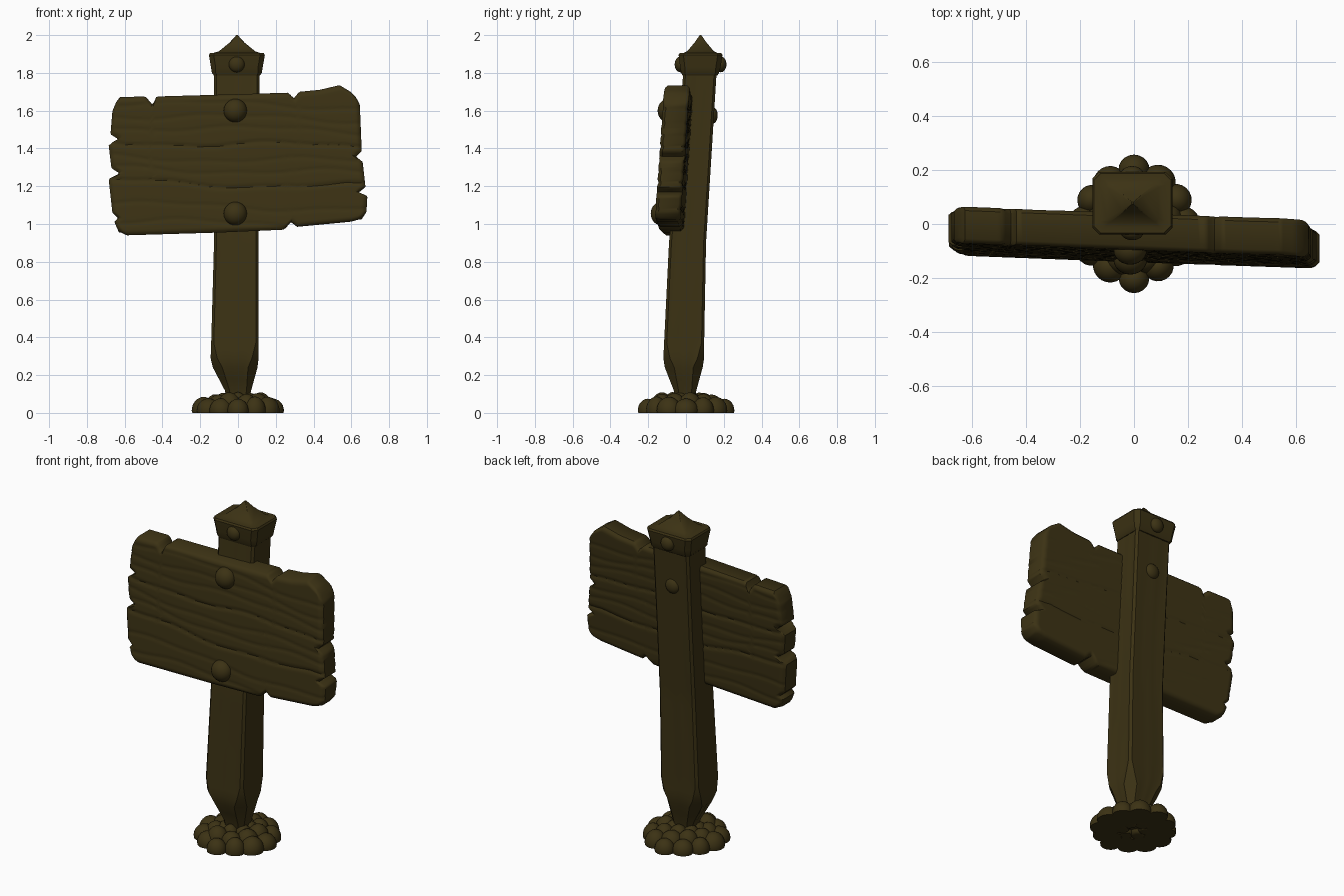
import bpy, bmesh, math, random
from mathutils import Vector, Matrix

if "Cube" in bpy.data.objects:
    bpy.data.objects.remove(bpy.data.objects["Cube"])

random.seed(4)
wood = bpy.data.materials.new("dark olive brown")
wood.diffuse_color = (0.045, 0.032, 0.007, 1)
wood.use_nodes = True
wood.node_tree.nodes["Principled BSDF"].inputs["Base Color"].default_value = wood.diffuse_color


def finish(bm, name, angle=35):
    bmesh.ops.recalc_face_normals(bm, faces=bm.faces)
    me = bpy.data.meshes.new(name)
    bm.to_mesh(me)
    bm.free()
    ob = bpy.data.objects.new(name, me)
    bpy.context.collection.objects.link(ob)
    me.materials.append(wood)
    bpy.ops.object.select_all(action='DESELECT')
    ob.select_set(True)
    bpy.context.view_layer.objects.active = ob
    bpy.ops.object.shade_smooth_by_angle(angle=math.radians(angle))
    return ob


def interp(pts, t):
    """Piecewise linear lookup; each point is (key, value, ...)."""
    if t <= pts[0][0]:
        return pts[0][1:]
    for a, b in zip(pts, pts[1:]):
        if t <= b[0]:
            f = (t - a[0]) / (b[0] - a[0])
            return tuple(p + (q - p) * f for p, q in zip(a[1:], b[1:]))
    return pts[-1][1:]


def loft(bm, zs, keys, grain=0.0, cuts=6):
    """Stack chamfered rectangles; keys are (z, half x, half y, cx, cy, chamfer)."""
    rings = []
    for z in zs:
        hx, hy, cx, cy, c = interp(keys, z)
        quarter = [(hx, -hy + c), (hx, hy - c), (hx - c, hy), (-hx + c, hy),
                   (-hx, hy - c), (-hx, -hy + c), (-hx + c, -hy), (hx - c, -hy)]
        ring = []
        for i in range(8):
            a, b = quarter[i], quarter[(i + 1) % 8]
            n = cuts if i % 2 == 0 else 1
            for k in range(n):
                f = k / n
                s = 1 - grain * (1 + math.sin(k * 2.6 + i + 1.2 * math.sin(z * 5 + i))) * (0 < k)
                ring.append(bm.verts.new((cx + s * (a[0] + (b[0] - a[0]) * f),
                                          cy + s * (a[1] + (b[1] - a[1]) * f), z)))
        rings.append(ring)
    for r, q in zip(rings, rings[1:]):
        for i in range(len(r)):
            j = (i + 1) % len(r)
            bm.faces.new((r[i], r[j], q[j], q[i]))
    bm.faces.new(rings[0][::-1])
    bm.faces.new(rings[-1])


# leaning post with a whittled foot
post = [(0.02, .05, .045, 0, -.005, .02), (.12, .07, .06, 0, -.005, .025),
        (.24, .118, .10, -.015, -.012, .05), (.29, .127, .108, -.018, -.012, .035),
        (.37, .125, .106, -.017, -.01, .014), (.9, .118, .098, -.009, .008, .013),
        (1.3, .118, .093, -.007, .038, .013), (1.82, .12, .088, -.006, .075, .013)]
bm = bmesh.new()
loft(bm, [.02, .07, .12, .18, .24, .29, .33, .37] + [.37 + 1.45 * i / 30 for i in range(1, 31)],
     post, grain=0.02)
finish(bm, "post", 30)

# flared cap collar and pyramid tip
cap = [(1.785, .121, .092, -.006, .074, .015), (1.80, .132, .10, -.006, .075, .02),
       (1.83, .137, .107, -.006, .076, .025), (1.895, .148, .116, -.006, .077, .025),
       (1.905, .142, .11, -.006, .077, .025), (1.906, .122, .088, -.006, .077, .02),
       (1.915, .095, .07, -.005, .077, .012), (1.96, .04, .032, -.005, .077, .006),
       (2.0, .004, .004, -.005, .077, .001)]
bm = bmesh.new()
loft(bm, [k[0] for k in cap], cap, cuts=1)
finish(bm, "post_cap", 30)

# board: grid between four ragged edges, rounded at the rim, with wood grain
TOP = [(-.66, 1.645), (-.64, 1.672), (-.5, 1.675), (-.46, 1.63), (-.44, 1.675), (.28, 1.695),
       (.31, 1.665), (.34, 1.70), (.45, 1.71), (.56, 1.735), (.62, 1.70), (.65, 1.67)]
BOTTOM = [(-.64, .955), (-.61, .94), (-.1, .955), (.24, .97), (.28, 1.01), (.31, .985),
          (.6, 1.012), (.65, 1.025)]
LEFT = [(.94, -.63), (1.0, -.655), (1.02, -.635), (1.05, -.665), (1.24, -.685), (1.27, -.625),
        (1.3, -.67), (1.43, -.685), (1.46, -.63), (1.49, -.675), (1.62, -.665), (1.67, -.645)]
RIGHT = [(1.02, .655), (1.06, .68), (1.15, .685), (1.17, .64), (1.2, .675), (1.34, .66),
         (1.37, .625), (1.4, .655), (1.66, .645), (1.70, .625)]
GRAIN = [(1.0, .004), (1.09, .004), (1.21, .007), (1.28, .004), (1.34, .004), (1.42, .007),
         (1.5, .004), (1.56, .004), (1.63, .004)]
NX, NZ, HALF = 120, 72, .068


def board_mid(x, z):
    return -.05 - .04 * x + .067 * (z - 1.335)


def board_point(i, j, side):
    u, v = i / NX, j / NZ
    x0, x1 = interp(LEFT, .94 + .73 * v)[0], interp(RIGHT, 1.02 + .68 * v)[0]
    x = x0 + (x1 - x0) * u
    z0, z1 = interp(BOTTOM, -.65 + 1.31 * u)[0], interp(TOP, -.66 + 1.31 * u)[0]
    z = z0 + (z1 - z0) * v
    rim = min(u, 1 - u) * 1.31, min(v, 1 - v) * .73
    h = HALF - sum(.016 * max(0, 1 - d / .025) ** 2 for d in rim)
    for c, depth in GRAIN:
        line = c + .016 * math.sin(x * 5 + c * 9) + .006 * math.sin(x * 13 + c * 31) - .02 * x
        h -= depth * math.exp(-((z - line) / .009) ** 2)
    return x, board_mid(x, z) + side * h, z


bm = bmesh.new()
front, back = [[[bm.verts.new(board_point(i, j, s)) for j in range(NZ + 1)]
                for i in range(NX + 1)] for s in (-1, 1)]
for g in (front, back):
    for i in range(NX):
        for j in range(NZ):
            bm.faces.new((g[i][j], g[i + 1][j], g[i + 1][j + 1], g[i][j + 1]))
rim = ([(i, 0) for i in range(NX)] + [(NX, j) for j in range(NZ)]
       + [(i, NZ) for i in range(NX, 0, -1)] + [(0, j) for j in range(NZ, 0, -1)])
for (a, b), (c, d) in zip(rim, rim[1:] + rim[:1]):
    bm.faces.new((front[a][b], front[c][d], back[c][d], back[a][b]))
finish(bm, "sign_board", 45)


# domed nail heads
def nail(name, x, y, z, r, depth):
    bm = bmesh.new()
    bmesh.ops.create_uvsphere(bm, u_segments=24, v_segments=14, radius=1)
    bmesh.ops.transform(bm, matrix=Matrix.Translation((x, y, z)) @ Matrix.Diagonal((r, depth, r, 1)),
                        verts=bm.verts)
    finish(bm, name)


for name, z in (("upper_nail", 1.6), ("lower_nail", 1.055)):
    nail(name, -.014, board_mid(0, z) - HALF + .005, z, .062, .055)
nail("back_nail", -.01, .138, 1.575, .045, .03)
nail("cap_front_nail", -.007, -.03, 1.845, .042, .03)
nail("cap_back_nail", -.007, .184, 1.845, .042, .03)

# mound of rounded stones, flat underneath
bm = bmesh.new()
for count, ring, size, height, lift in ((12, .187, .058, .07, .012), (9, .125, .055, .075, .03),
                                        (6, .065, .05, .065, .045)):
    for k in range(count):
        a = math.tau * k / count + math.pi / 2
        r = size * random.uniform(.88, 1.12)
        h = height * random.uniform(.88, 1.08)
        ell = 1.08 if abs(math.sin(a)) > .9 else .97
        m = (Matrix.Translation((ring * ell * math.cos(a), ring * ell * math.sin(a), lift))
             @ Matrix.Rotation(a, 4, 'Z') @ Matrix.Diagonal((r, r * 1.05, h, 1)))
        vs = bmesh.ops.create_icosphere(bm, subdivisions=3, radius=1, matrix=m)["verts"]
        for v in vs:
            v.co.z = max(v.co.z, 0.0)
finish(bm, "stone_mound", 40)
